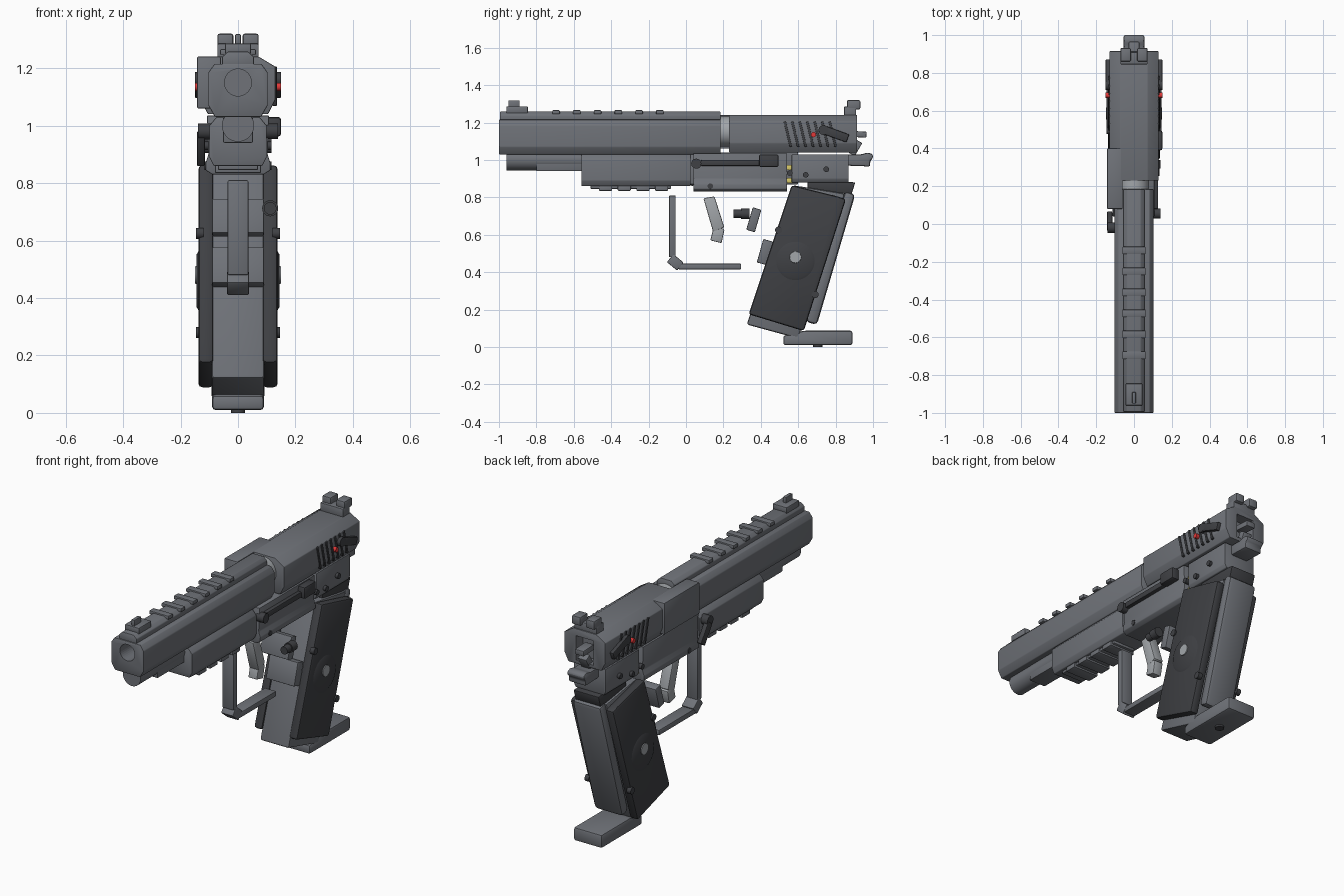
import bpy, bmesh, math
from mathutils import Matrix, Vector

if "Cube" in bpy.data.objects:
    bpy.data.objects.remove(bpy.data.objects["Cube"])


def material(name, rgb):
    m = bpy.data.materials.new(name)
    m.diffuse_color = (*rgb, 1)
    m.use_nodes = True
    m.node_tree.nodes["Principled BSDF"].inputs["Base Color"].default_value = m.diffuse_color
    return m


METAL = material("gunmetal", (0.16, 0.17, 0.19))
DARK = material("dark_grip", (0.05, 0.052, 0.058))
STEEL = material("steel", (0.36, 0.38, 0.4))
RED = material("red", (0.75, 0.04, 0.04))
YELLOW = material("brass", (0.7, 0.6, 0.15))


def finish(bm, name, mat, bevel=0.0):
    bmesh.ops.recalc_face_normals(bm, faces=bm.faces)
    if bevel:
        bmesh.ops.bevel(bm, geom=bm.edges[:], offset=bevel, segments=2, profile=0.5,
                        affect='EDGES', clamp_overlap=True)
    me = bpy.data.meshes.new(name)
    bm.to_mesh(me)
    bm.free()
    me.materials.append(mat)
    ob = bpy.data.objects.new(name, me)
    bpy.context.collection.objects.link(ob)
    return ob


def extrude(name, pts, a, b, mat, bevel):
    """pts: 3D points of the start outline; moved by b - a."""
    bm = bmesh.new()
    f = bm.faces.new([bm.verts.new(p) for p in pts])
    r = bmesh.ops.extrude_face_region(bm, geom=[f])
    bmesh.ops.translate(bm, vec=b, verts=[v for v in r["geom"] if isinstance(v, bmesh.types.BMVert)])
    return finish(bm, name, mat, bevel)


def side(name, pts, x0, x1, mat=METAL, bevel=0.006):
    """Side (y, z) outline extruded across x."""
    return extrude(name, [(x0, y, z) for y, z in pts], x0, Vector((x1 - x0, 0, 0)), mat, bevel)


def section(name, half, y0, y1, mat=METAL, bevel=0.004):
    """Mirrored half cross-section (x, z), bottom to top, extruded along y."""
    pts = half + [(-x, z) for x, z in reversed(half)]
    return extrude(name, [(x, y0, z) for x, z in pts], y0, Vector((0, y1 - y0, 0)), mat, bevel)


def box(name, x, y, z, mat=METAL, bevel=0.005):
    return side(name, [(y[0], z[0]), (y[1], z[0]), (y[1], z[1]), (y[0], z[1])], x[0], x[1], mat, bevel)


def bar(name, p, q, w, x0, x1, mat=METAL, bevel=0.005):
    """Slanted bar of width w between side points p and q."""
    p, q = Vector(p), Vector(q)
    d = (q - p).normalized()
    n = Vector((-d.y, d.x)) * w / 2
    return side(name, [p - n, q - n, q + n, p + n], x0, x1, mat, bevel)


def cyl(name, start, end, r, r2=None, mat=METAL, seg=32):
    s, e = Vector(start), Vector(end)
    d = e - s
    bm = bmesh.new()
    bmesh.ops.create_cone(bm, cap_ends=True, segments=seg, radius1=r,
                          radius2=r if r2 is None else r2, depth=d.length,
                          matrix=Matrix.Translation((s + e) / 2) @ d.to_track_quat('Z', 'Y').to_matrix().to_4x4())
    return finish(bm, name, mat)


def cut(target, cutter):
    m = target.modifiers.new("cut", 'BOOLEAN')
    m.operation, m.solver, m.object = 'DIFFERENCE', 'EXACT', cutter
    cutter.hide_render = True
    cutter.hide_set(True)


# Upper assembly: front and rear slide, barrel, top rib
front_slide = section("front_slide", [(.08, 1.03), (.103, 1.07), (.103, 1.185), (.082, 1.215)], -1, .185)
cut(front_slide, cyl("bore_cutter", (0, -1.1, 1.15), (0, -.75, 1.15), .047))
rear_slide = section("rear_slide", [(.105, 1.04), (.13, 1.09), (.13, 1.205), (.072, 1.24)], .23, .915)
cut(rear_slide, box("hammer_slot_cutter", (-.055, .055), (.85, 1), (1.06, 1.2), bevel=0))
cyl("barrel", (0, .1, 1.152), (0, .4, 1.152), .08, mat=STEEL)
box("ejection_cover", (-.143, -.06), (.08, .4), (1.06, 1.24))
section("top_rib", [(.055, 1.205), (.055, 1.24), (.035, 1.258)], -.995, .185)
for i in range(6):
    y = -.695 + i * .111
    box("rib_slat", (-.062, .062), (y - .02, y + .02), (1.245, 1.266), bevel=.004)

# Sights
box("front_sight_base", (-.045, .045), (-.96, -.845), (1.25, 1.286))
box("front_sight_post", (-.01, .01), (-.95, -.89), (1.28, 1.318), bevel=.003)
box("rear_sight_base", (-.072, .072), (.845, .91), (1.23, 1.285))
for s in (-1, 1):
    box("rear_sight_ear", sorted((s * .016, s * .072)), (.86, .932), (1.27, 1.32), bevel=.008)

# Recoil housing and front frame with its lower rail
cyl("recoil_tube", (0, -.96, 1.0), (0, -.5, 1.0), .056)
box("recoil_housing", (-.052, .052), (-.8, -.5), (.94, 1.03))
section("front_frame", [(.085, .86), (.1, .89), (.1, 1.0), (.075, 1.03)], -.56, .025)
box("rail", (-.07, .07), (-.51, -.08), (.845, .87))
for i in range(4):
    y = -.43 + i * .1
    box("rail_slat", (-.08, .08), (y - .035, y + .035), (.835, .862), bevel=.004)

# Middle and rear frame
section("mid_frame", [(.09, .83), (.113, .845), (.113, .87), (.103, .9), (.108, 1.035)], .04, .54)
section("rear_frame", [(.09, .88), (.1, .9), (.1, 1.03)], .565, .87)
box("frame_core", (-.06, .06), (.0, .6), (.87, 1.04))
for z in (.89, .96):
    box("brass_insert", (-.08, .08), (.535, .57), (z - .014, z + .014), YELLOW, .003)
side("beavertail", [(.85, .97), (.985, .965), (.985, .995), (1, 1.01), (1, 1.03), (.97, 1.04), (.94, 1.03), (.85, 1.03)],
     -.055, .055, bevel=.01)

# Hammer
bar("hammer", (.87, 1.14), (.965, 1.135), .032, -.028, .028)
bar("hammer_spur", (.885, 1.03), (.925, 1.1), .04, -.028, .028)

# Mirrored details: serrations, safety levers, pins
for s in (-1, 1):
    for i in range(7):
        y = .528 + i * .04
        bar("serration", (y, 1.205), (y + .032, 1.07), .013, *sorted((s * .12, s * .135)), DARK, .002)
    cyl("red_dot", (s * .12, .682, 1.135), (s * .15, .682, 1.135), .014, mat=RED, seg=16)
    cyl("safety_pivot", (s * .11, .735, 1.16), (s * .15, .735, 1.16), .026, mat=DARK, seg=20)
    bar("safety_lever", (.74, 1.16), (.865, 1.115), .045, *sorted((s * .12, s * .15)), DARK)
    for y, z in ((.13, .86), (.555, .93), (.75, .95), (.64, .92)):
        cyl("frame_pin", (s * .09, y, z), (s * .116, y, z), .015, mat=DARK, seg=16)

# Slide release on the right, takedown lever on the left
cyl("release_pivot", (.09, .055, .98), (.14, .055, .98), .027, mat=DARK, seg=20)
box("release_arm", (.1, .128), (.08, .42), (.968, 1.0), DARK)
box("release_pad", (.1, .15), (.39, .495), (.962, 1.03), DARK, .01)
cyl("takedown_pivot", (-.09, -.02, .98), (-.14, -.02, .98), .028, mat=DARK, seg=20)
bar("takedown_lever", (-.02, .97), (.05, .87), .045, -.143, -.115, DARK)

# Trigger guard and trigger
box("guard_front", (-.036, .036), (-.091, -.055), (.48, .81))
bar("guard_corner", (-.085, .475), (-.03, .43), .055, -.038, .038)
box("guard_bottom", (-.036, .036), (-.04, .295), (.415, .446))
side("trigger", [(.093, .795), (.152, .805), (.205, .64), (.145, .615)], -.03, .03, STEEL)
side("trigger_tip", [(.15, .65), (.206, .63), (.19, .555), (.13, .57)], -.028, .028, STEEL)
cyl("magazine_button", (.112, .255, .712), (.112, .3, .712), .022, mat=DARK, seg=20)
cyl("magazine_button_cap", (.112, .295, .712), (.112, .34, .712), .028, mat=DARK, seg=20)
bar("upper_front_strap", (.38, .74), (.345, .62), .048, -.09, .09)
bar("lower_front_strap", (.44, .57), (.405, .445), .055, -.09, .09)

# Slanted grip
side("grip_core", [(.325, .12), (.6, .045), (.85, .82), (.57, .865)], -.092, .092, bevel=.012)
side("grip_neck", [(.65, .84), (.885, .815), (.905, .88), (.65, .895)], -.08, .08, DARK)
side("backstrap", [(.64, .135), (.7, .118), (.905, .815), (.85, .835)], -.09, .09, bevel=.02)
for s in (-1, 1):
    side("grip_panel", [(.335, .175), (.63, .085), (.855, .79), (.81, .805), (.565, .865)],
         *sorted((s * .085, s * .138)), DARK, .014)
    cyl("medallion", (s * .13, .585, .46), (s * .145, .585, .46), .117, .09, DARK, 40)
    cyl("medallion_screw", (s * .13, .585, .48), (s * .149, .585, .48), .036, .03, STEEL, 24)
    for y, z in ((.495, .625), (.69, .28)):
        cyl("grip_screw", (s * .12, y, z), (s * .146, y, z), .019, mat=DARK, seg=16)

# Magazine base
side("magazine_base", [(.52, .01), (.89, .01), (.89, .087), (.63, .087), (.52, .06)], -.09, .09, bevel=.012)
cyl("base_button", (0, .705, 0), (0, .705, .03), .025, mat=DARK, seg=20)

# Smooth shading with sharp edges kept
for o in bpy.context.scene.objects:
    o.select_set(not o.hide_render)
bpy.context.view_layer.objects.active = front_slide
bpy.ops.object.shade_smooth_by_angle(angle=math.radians(35))
